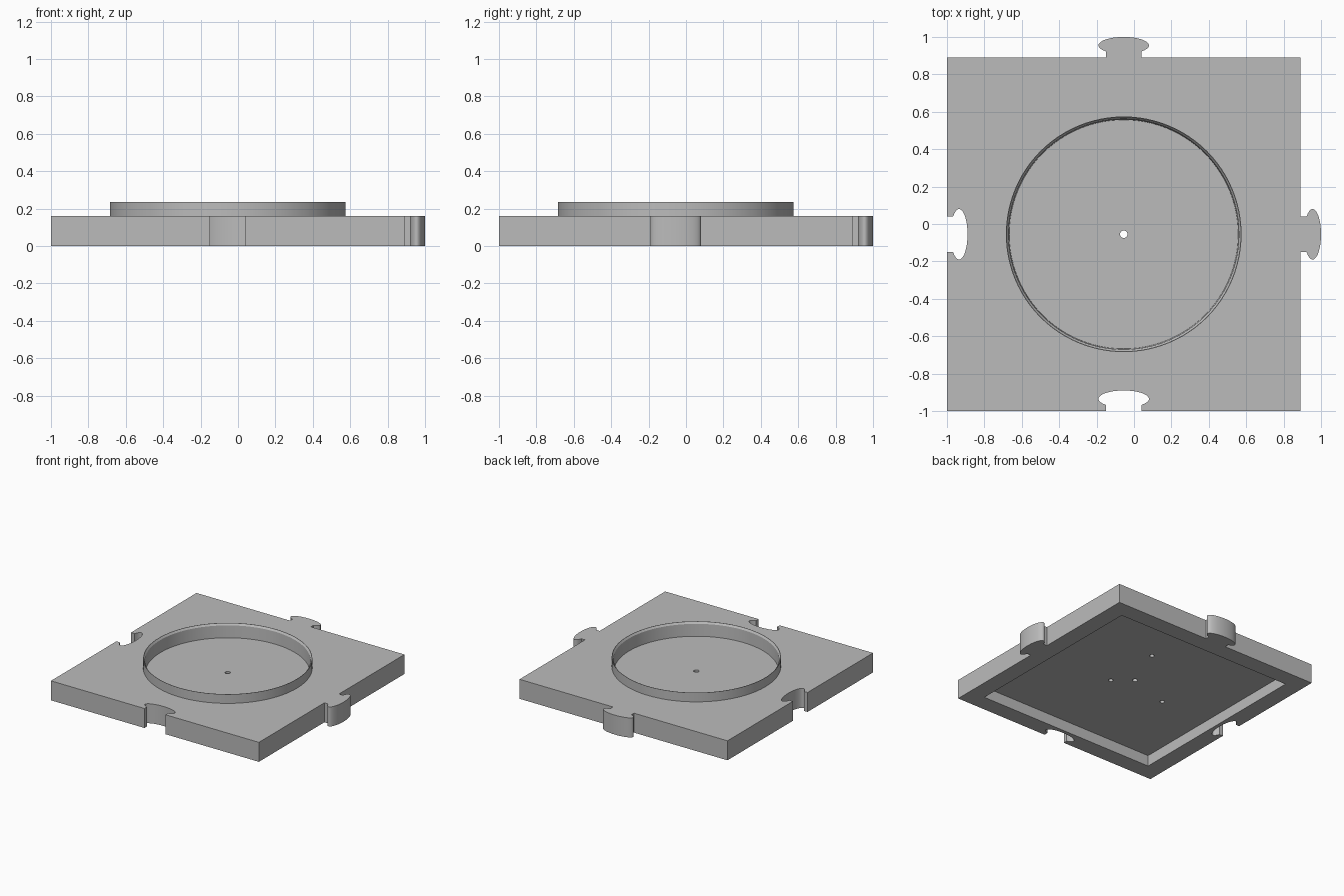
import bpy, bmesh
from math import sin, cos, acos, pi
from mathutils import Vector, Matrix

cube = bpy.data.objects.get("Cube")
if cube:
    bpy.data.objects.remove(cube, do_unlink=True)

CENTRE = Vector((-0.055, -0.055, 0))
HALF = 0.945

grey = bpy.data.materials.new("plain grey")
grey.use_nodes = True
grey.diffuse_color = (0.5, 0.5, 0.5, 1)
grey.node_tree.nodes["Principled BSDF"].inputs["Base Color"].default_value = (0.5, 0.5, 0.5, 1)


def prism(name, points, z0, z1):
    """Extrude a flat outline, given around the tile centre."""
    bm = bmesh.new()
    base = bm.faces.new([bm.verts.new((x, y, z0)) for x, y in points])
    top = bmesh.ops.extrude_face_region(bm, geom=[base])["geom"]
    bmesh.ops.translate(bm, vec=(0, 0, z1 - z0),
                        verts=[v for v in top if isinstance(v, bmesh.types.BMVert)])
    return finish(name, bm)


def lathe(name, profile, steps):
    """Stack rings of (radius, height) into a closed round solid."""
    bm = bmesh.new()
    rings = [[bm.verts.new((r * cos(2 * pi * i / steps), r * sin(2 * pi * i / steps), z))
              for i in range(steps)] for r, z in profile]
    for low, high in zip(rings, rings[1:]):
        for i in range(steps):
            j = (i + 1) % steps
            bm.faces.new((low[i], low[j], high[j], high[i]))
    bm.faces.new(rings[0])
    bm.faces.new(rings[-1])
    return finish(name, bm)


def finish(name, bm):
    bmesh.ops.recalc_face_normals(bm, faces=bm.faces)
    bmesh.ops.translate(bm, vec=CENTRE, verts=bm.verts)
    mesh = bpy.data.meshes.new(name)
    bm.to_mesh(mesh)
    bm.free()
    mesh.materials.append(grey)
    obj = bpy.data.objects.new(name, mesh)
    bpy.context.collection.objects.link(obj)
    return obj


def combine(target, other, operation):
    mod = target.modifiers.new(operation, "BOOLEAN")
    mod.operation = operation
    mod.solver = "EXACT"
    mod.object = other
    bpy.context.view_layer.objects.active = target
    bpy.ops.object.modifier_apply(modifier=mod.name)
    bpy.data.objects.remove(other, do_unlink=True)


# Interlocking knob: straight neck and elliptical head
NECK, HEAD, RISE, DEPTH = 0.095, 0.135, 0.065, 0.045
a = acos(NECK / HEAD)
knob = [(-NECK, 0)]
for i in range(33):
    t = pi + a - (pi + 2 * a) * i / 32
    knob.append((HEAD * cos(t), RISE + DEPTH * sin(t)))
knob.append((NECK, 0))

# Tile outline: slots at front and -x, tabs at back and +x
outline = []
for turn, sign in enumerate((-1, 1, 1, -1)):
    spin = Matrix.Rotation(turn * pi / 2, 2)
    side = [(-HALF, -HALF)] + [(u, -HALF - sign * w) for u, w in knob]
    outline += [spin @ Vector(p) for p in side]
tile = prism("puzzle_tile", outline, 0, 0.16)

# Raised round rim, then the dished seat inside it
combine(tile, lathe("rim", [(0.63, 0.13), (0.63, 0.235)], 96), "UNION")
combine(tile, lathe("seat_cutter", [(0.612, 0.12), (0.616, 0.22), (0.627, 0.235),
                                    (0.627, 0.3)], 96), "DIFFERENCE")

# Square hollow underneath
r = 0.805
combine(tile, prism("hollow_cutter", [(-r, -r), (r, -r), (r, r), (-r, r)], -0.1, 0.09), "DIFFERENCE")

# Centre through hole and three blind fixing holes
combine(tile, lathe("centre_hole", [(0.02, 0.05), (0.02, 0.2)], 24), "DIFFERENCE")
for x, y in ((0.14, -0.115), (0.14, 0.365), (-0.365, -0.115)):
    hole = lathe("fixing_hole", [(0.018, 0.05), (0.018, 0.112)], 20)
    hole.data.transform(Matrix.Translation((x, y, 0)))
    combine(tile, hole, "DIFFERENCE")

bpy.ops.object.select_all(action="DESELECT")
tile.select_set(True)
bpy.context.view_layer.objects.active = tile
bpy.ops.object.shade_smooth_by_angle(angle=pi / 7)
